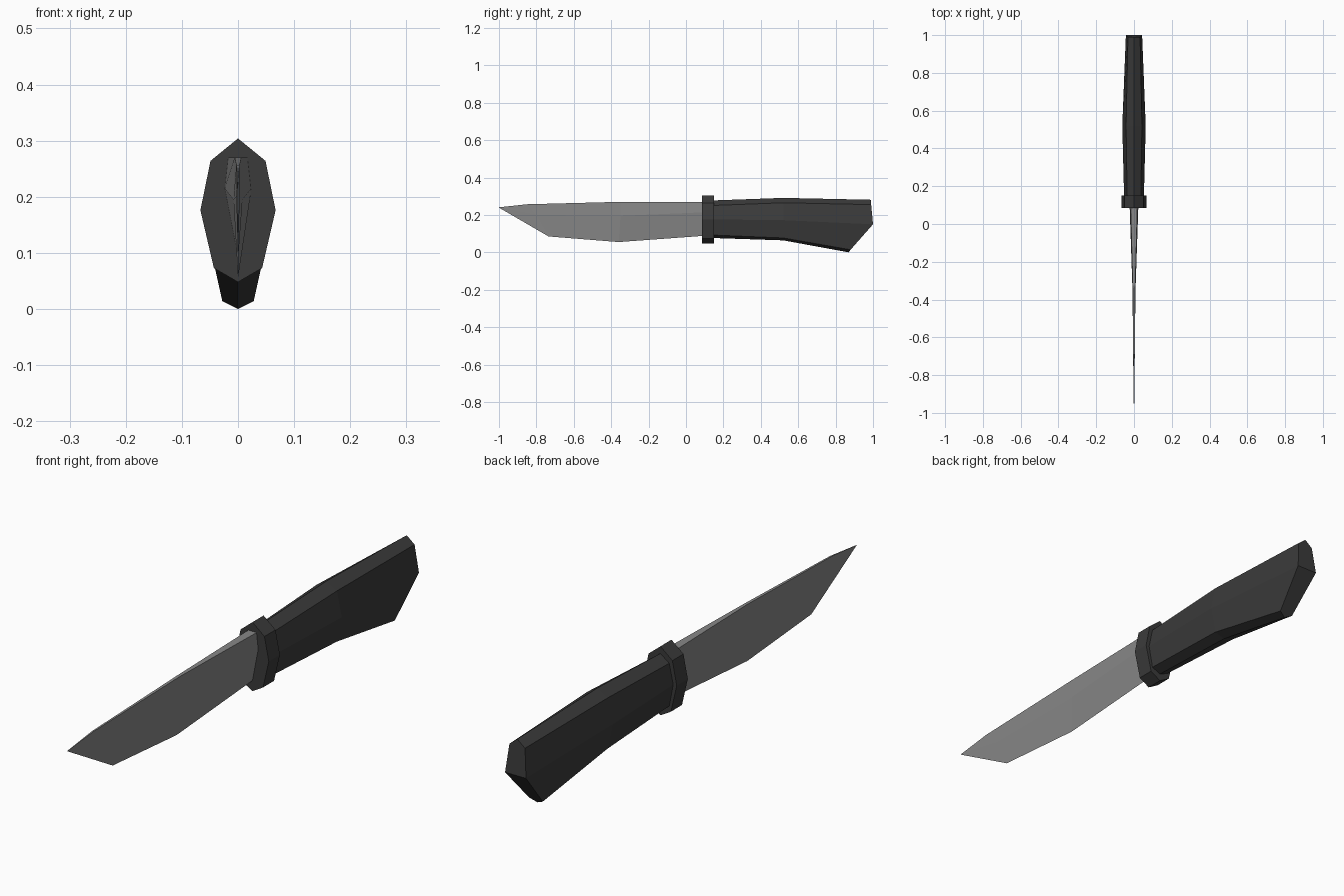
import bpy, bmesh

if "Cube" in bpy.data.objects:
    bpy.data.objects.remove(bpy.data.objects["Cube"])


def material(name, v):
    m = bpy.data.materials.new(name)
    m.diffuse_color = (v, v, v, 1)
    m.use_nodes = True
    m.node_tree.nodes["Principled BSDF"].inputs["Base Color"].default_value = m.diffuse_color
    return m


DARK = material("dark_grip", 0.043)
STEEL = material("blade_steel", 0.245)


def loft(name, half_rings, mat):
    """Skin mirrored sections; each half ring runs top to bottom on +x."""
    bm = bmesh.new()
    rings = []
    for half in half_rings:
        full = list(half) + [(-x, y, z) for x, y, z in reversed(half) if x > 0]
        rings.append([bm.verts.new(p) for p in full])
    n = len(rings[0])
    for a, b in zip(rings, rings[1:]):
        for i in range(n):
            j = (i + 1) % n
            bm.faces.new((a[i], a[j], b[j], b[i]))
    # end caps, split into planar strips between mirrored points
    for r in (rings[0], rings[-1]):
        half = len(half_rings[0])
        if half_rings[0][0][0] == 0:
            mid = half // 2
            bm.faces.new(r[:mid + 1] + r[n - mid:])
            bm.faces.new(r[mid:n - mid + 1])
        else:
            bm.faces.new(r)
    bmesh.ops.remove_doubles(bm, verts=bm.verts, dist=0.0001)
    bmesh.ops.recalc_face_normals(bm, faces=bm.faces)
    me = bpy.data.meshes.new(name)
    bm.to_mesh(me)
    bm.free()
    me.materials.append(mat)
    ob = bpy.data.objects.new(name, me)
    bpy.context.collection.objects.link(ob)
    return ob


# Guard: straight eight-sided collar
guard = [(0, 0.304), (0.049, 0.264), (0.067, 0.176), (0.043, 0.073), (0, 0.048)]
loft("guard", [[(x, y, z) for x, z in guard] for y in (0.085, 0.15)], DARK)

# Handle: swells in the middle, hooks down at the slanted pommel
loft("handle", [
    [(0, 0.13, 0.277), (0.036, 0.13, 0.25), (0.052, 0.13, 0.176),
     (0.036, 0.13, 0.093), (0, 0.13, 0.077)],
    [(0, 0.52, 0.291), (0.042, 0.52, 0.265), (0.062, 0.52, 0.172),
     (0.042, 0.52, 0.077), (0, 0.52, 0.064)],
    [(0, 0.99, 0.281), (0.032, 0.99, 0.255), (0.043, 1.0, 0.15),
     (0.028, 0.88, 0.014), (0, 0.87, 0.0)],
], DARK)

# Blade: wedge section with a flat spine, tapering to the tip
loft("blade", [
    [(0.018, 0.12, 0.27), (0.024, 0.12, 0.215), (0, 0.12, 0.09)],
    [(0.006, -0.35, 0.27), (0.008, -0.35, 0.195), (0, -0.36, 0.055)],
    [(0.003, -0.85, 0.257), (0.003, -0.80, 0.2), (0, -0.735, 0.085)],
    [(0.0005, -0.998, 0.241), (0.0005, -0.999, 0.24), (0, -1.0, 0.239)],
], STEEL)
